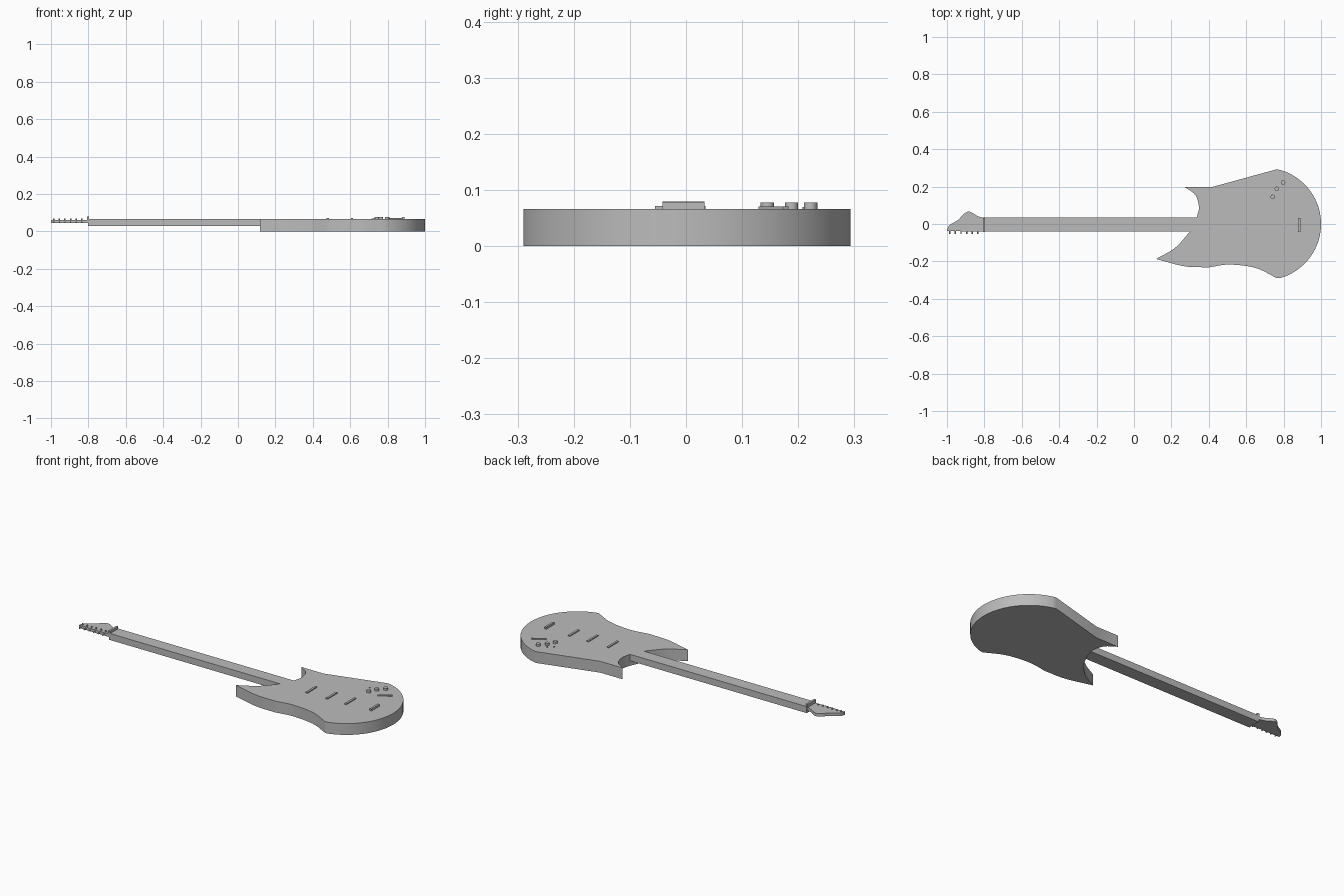
import bpy, bmesh, math
from mathutils import Vector

cube = bpy.data.objects.get("Cube")
if cube:
    bpy.data.objects.remove(cube, do_unlink=True)

grey = bpy.data.materials.new("plain grey")
grey.use_nodes = True
COLOR = (0.5, 0.5, 0.5, 1)
grey.diffuse_color = COLOR
grey.node_tree.nodes["Principled BSDF"].inputs["Base Color"].default_value = COLOR


def finish(name, bm, smooth=False):
    bmesh.ops.recalc_face_normals(bm, faces=bm.faces)
    mesh = bpy.data.meshes.new(name)
    bm.to_mesh(mesh)
    bm.free()
    mesh.materials.append(grey)
    obj = bpy.data.objects.new(name, mesh)
    bpy.context.collection.objects.link(obj)
    if smooth:
        bpy.ops.object.select_all(action='DESELECT')
        obj.select_set(True)
        bpy.context.view_layer.objects.active = obj
        bpy.ops.object.shade_smooth_by_angle(angle=math.radians(30))
    return obj


def spline(points, steps=8):
    """Smooth run through the points, leaving out the last one."""
    p = [Vector(q) for q in points]
    p = [2 * p[0] - p[1]] + p + [2 * p[-1] - p[-2]]
    run = []
    for a, b, c, d in zip(p, p[1:], p[2:], p[3:]):
        for i in range(steps):
            t = i / steps
            run.append(0.5 * (2 * b + (c - a) * t + (2 * a - 5 * b + 4 * c - d) * t ** 2
                              + (3 * b - a - 3 * c + d) * t ** 3))
    return run


def slab(name, outline, z0, z1, smooth=True):
    bm = bmesh.new()
    face = bm.faces.new([bm.verts.new((x, y, z0)) for x, y in outline])
    top = bmesh.ops.extrude_face_region(bm, geom=[face])["geom"]
    bmesh.ops.translate(bm, vec=(0, 0, z1 - z0),
                        verts=[v for v in top if isinstance(v, bmesh.types.BMVert)])
    return finish(name, bm, smooth)


def box(name, x, y, z, angle=0):
    """Box from (min, max) pairs, turned about its own centre."""
    obj = slab(name, [(sx * (x[1] - x[0]) / 2, sy * (y[1] - y[0]) / 2)
                      for sx, sy in ((-1, -1), (1, -1), (1, 1), (-1, 1))], *z, smooth=False)
    obj.location = (sum(x) / 2, sum(y) / 2, 0)
    obj.rotation_euler.z = angle
    return obj


def rod(name, start, end, radius, sides=24):
    start, end = Vector(start), Vector(end)
    bm = bmesh.new()
    bmesh.ops.create_cone(bm, cap_ends=True, segments=sides, radius1=radius,
                          radius2=radius, depth=(end - start).length)
    obj = finish(name, bm, True)
    obj.location = (start + end) / 2
    obj.rotation_euler = (end - start).to_track_quat('Z', 'Y').to_euler()
    return obj


TOP = 0.066

# Body: two horns, a waist and a round end
half = math.radians(77.5)
round_end = [(0.70 + 0.3 * math.cos(half - 2 * half * i / 40),
              0.3 * math.sin(half - 2 * half * i / 40)) for i in range(40)]
outline = [(0.415, 0.197)] + round_end
outline += spline([(0.765, -0.29), (0.65, -0.235), (0.51, -0.217), (0.40, -0.232)])
outline += spline([(0.40, -0.232), (0.27, -0.226), (0.118, -0.187)])
outline += spline([(0.118, -0.187), (0.22, -0.127), (0.30, -0.04)])
outline += [(0.30, -0.04)]
outline += spline([(0.335, 0.035), (0.347, 0.09), (0.328, 0.155), (0.272, 0.197)])
outline += [(0.272, 0.197)]
slab("body", outline, 0, TOP)

# Neck and nut
box("neck", (-0.803, 0.34), (-0.04, 0.035), (0.028, TOP))
box("nut", (-0.808, -0.796), (-0.042, 0.033), (0.05, 0.08))

# Headstock with six tuners
head = spline([(-0.80, 0.033), (-0.835, 0.042), (-0.88, 0.066), (-0.912, 0.052),
               (-0.94, 0.022), (-0.988, -0.008), (-1.0, -0.038)])
slab("headstock", head + [(-1.0, -0.038), (-0.80, -0.04)], 0.044, 0.061)
for i in range(6):
    x = -0.985 + 0.03 * i
    rod("tuner_post", (x, -0.025, 0.055), (x, -0.025, 0.069), 0.004, 12)
    rod("tuner_peg", (x, -0.03, 0.051), (x, -0.053, 0.051), 0.0035, 12)

# Pickups and bridge
for x in (0.48, 0.61, 0.73):
    box("pickup", (x - 0.006, x + 0.006), (-0.055, 0.035), (0.06, 0.072))
box("bridge", (0.878, 0.89), (-0.042, 0.033), (0.06, 0.078))

# Knobs, switches and the slanted jack plate
for x, y in ((0.742, 0.145), (0.764, 0.188), (0.797, 0.222)):
    rod("knob", (x, y, 0.06), (x, y, 0.078), 0.012)
for x, y in ((0.717, 0.19), (0.745, 0.212)):
    rod("switch", (x, y, 0.06), (x, y, 0.07), 0.004, 12)
box("jack_plate", (0.799, 0.879), (0.15, 0.162), (0.06, 0.071), math.radians(33))
